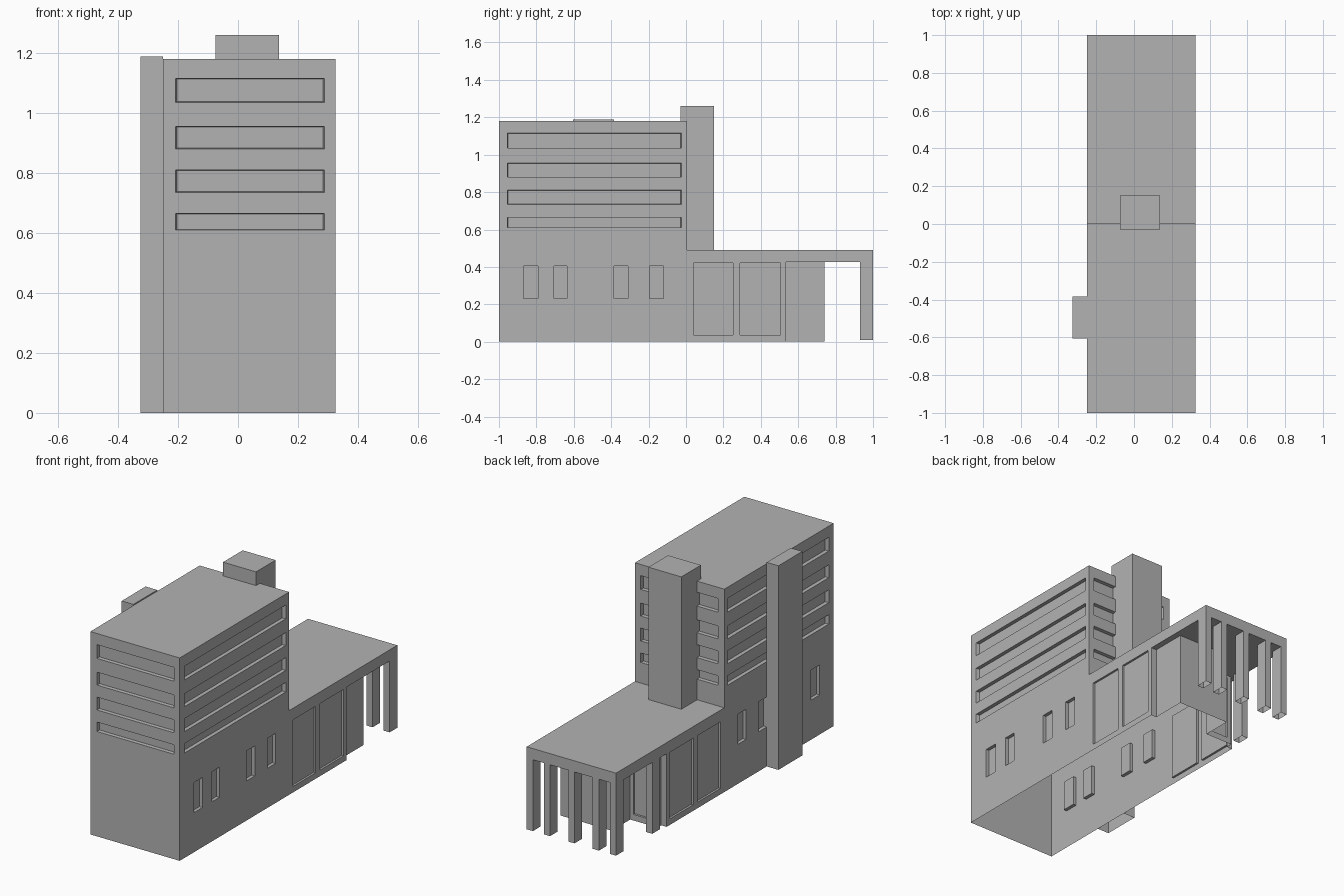
import bpy
import bmesh
from mathutils import Vector

if "Cube" in bpy.data.objects:
    bpy.data.objects.remove(bpy.data.objects["Cube"], do_unlink=True)

# One plain concrete colour
concrete = bpy.data.materials.new("concrete_grey")
concrete.use_nodes = True
GREY = (0.45, 0.45, 0.45, 1)
concrete.diffuse_color = GREY
concrete.node_tree.nodes["Principled BSDF"].inputs["Base Color"].default_value = GREY

LEFT, RIGHT = 0.325, -0.25        # tower sides
FRONT, TOWER_BACK = -1.0, 0.005
ROOF, WING_ROOF, SOFFIT, WING_END = 1.18, 0.49, 0.425, 0.535


def finish(bm, name):
    bmesh.ops.recalc_face_normals(bm, faces=bm.faces)
    mesh = bpy.data.meshes.new(name)
    bm.to_mesh(mesh)
    bm.free()
    obj = bpy.data.objects.new(name, mesh)
    bpy.context.collection.objects.link(obj)
    mesh.materials.append(concrete)
    return obj


def prism(name, points, direction):
    """Closed solid from a flat outline swept along a direction."""
    bm = bmesh.new()
    face = bm.faces.new([bm.verts.new(p) for p in points])
    swept = bmesh.ops.extrude_face_region(bm, geom=[face], use_keep_orig=True)
    verts = [v for v in swept["geom"] if isinstance(v, bmesh.types.BMVert)]
    bmesh.ops.translate(bm, vec=Vector(direction), verts=verts)
    return finish(bm, name)


def box(name, x0, x1, y0, y1, z0, z1):
    outline = [(x0, y0, z0), (x1, y0, z0), (x1, y1, z0), (x0, y1, z0)]
    return prism(name, outline, (0, 0, z1 - z0))


def open_bottom(obj):
    """The shells have no floor."""
    bm = bmesh.new()
    bm.from_mesh(obj.data)
    floor = [f for f in bm.faces
             if f.normal.z < -0.9 and f.calc_center_median().z < 0.02]
    bmesh.ops.delete(bm, geom=floor, context="FACES")
    bm.to_mesh(obj.data)
    bm.free()


def recess(bm, axis, plane, sign, span, heights, taper=0.0, depth=0.02):
    """Tapered cutter pushed into a wall that faces sign along axis."""
    for v in bmesh.ops.create_cube(bm, size=2)["verts"]:
        out = v.co.x > 0
        shrink = -taper if out else taper
        across = span[0] + shrink if v.co.y < 0 else span[1] - shrink
        up = heights[0] + shrink / 2 if v.co.z < 0 else heights[1] - shrink / 2
        along = plane + sign * (depth if out else -depth)
        v.co = (along, across, up) if axis == "x" else (across, along, up)


def combine(target, tool, operation):
    mod = target.modifiers.new(operation.lower(), "BOOLEAN")
    mod.operation, mod.object, mod.solver = operation, tool, "EXACT"
    bpy.context.view_layer.objects.active = target
    bpy.ops.object.modifier_apply(modifier=mod.name)
    bpy.data.objects.remove(tool, do_unlink=True)


# Tower and low wing with its overhanging canopy
side_profile = [(FRONT, 0), (FRONT, ROOF), (TOWER_BACK, ROOF), (TOWER_BACK, WING_ROOF),
                (1, WING_ROOF), (1, SOFFIT), (WING_END, SOFFIT), (WING_END, 0)]
building = prism("building_shell", [(RIGHT, y, z) for y, z in side_profile],
                 (LEFT - RIGHT, 0, 0))

# Entrance core under the canopy, stepped in for the porch
core_plan = [(0.29, 0.5), (0.29, 0.74), (-0.04, 0.74), (-0.04, 0.57),
             (-0.215, 0.57), (-0.215, 0.5)]
core = prism("entrance_core", [(x, y, 0) for x, y in core_plan], (0, 0, 0.45))
combine(building, core, "UNION")

# Window strips, small windows, tall bays and porch door
cutters = bmesh.new()
strips = [(0.61, 0.665), (0.735, 0.81), (0.88, 0.955), (1.035, 1.115)]
for heights in strips:
    recess(cutters, "y", FRONT, -1, (-0.208, 0.288), heights, 0.004)
    recess(cutters, "y", TOWER_BACK, 1, (-0.208, 0.288), heights, 0.004)
for plane, sign in ((LEFT, 1), (RIGHT, -1)):
    for heights in strips:
        recess(cutters, "x", plane, sign, (-0.955, -0.025), heights, 0.004)
    for span in ((-0.87, -0.79), (-0.705, -0.635), (-0.385, -0.31), (-0.195, -0.12)):
        recess(cutters, "x", plane, sign, span, (0.23, 0.405))
    for span in ((0.04, 0.25), (0.29, 0.505)):
        recess(cutters, "x", plane, sign, span, (0.035, 0.422), depth=0.012)
recess(cutters, "y", 0.57, 1, (-0.19, -0.06), (0.035, 0.41), depth=0.012)
combine(building, finish(cutters, "recess_cutters"), "DIFFERENCE")
open_bottom(building)

# Service shaft on the side and stair tower at the back
open_bottom(box("side_shaft", -0.325, RIGHT, -0.605, -0.385, 0, 1.187))
box("stair_tower", -0.075, 0.137, -0.03, 0.15, WING_ROOF, 1.26)

# Canopy columns: a row at the back and one beside the porch
for i, x in enumerate((0.305, 0.195, 0.0375, -0.12, -0.23)):
    open_bottom(box(f"canopy_column_{i + 1}", x - 0.02, x + 0.02, 0.93, 1, 0.01, SOFFIT))
open_bottom(box("porch_column", RIGHT, -0.21, 0.597, 0.667, 0.01, SOFFIT))
